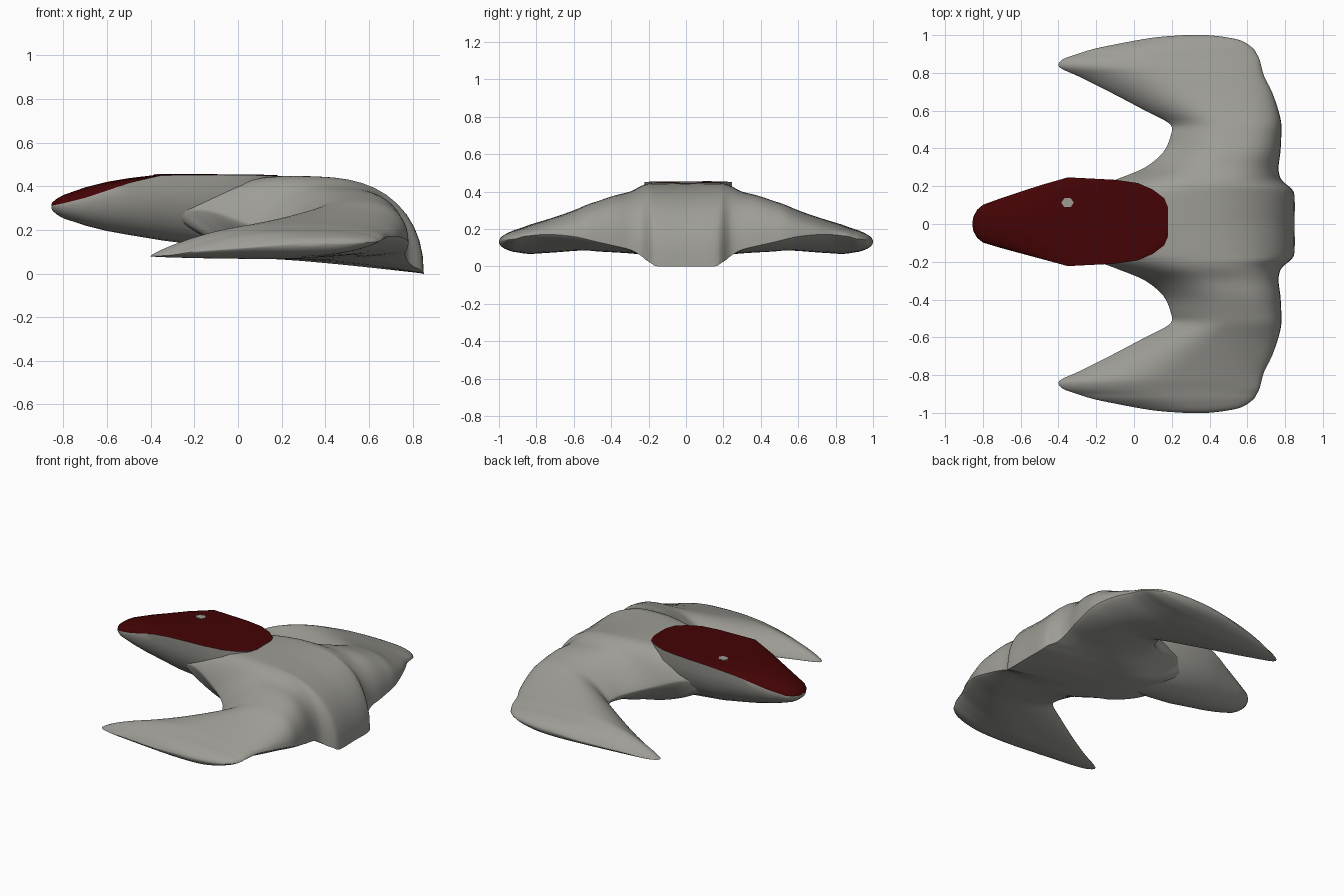
import bpy, bmesh, math

if "Cube" in bpy.data.objects:
    bpy.data.objects.remove(bpy.data.objects["Cube"])

def material(name, col):
    m = bpy.data.materials.new(name)
    m.diffuse_color = (*col, 1)
    m.use_nodes = True
    m.node_tree.nodes["Principled BSDF"].inputs["Base Color"].default_value = m.diffuse_color
    return m

grey = material("warm grey", (0.34, 0.335, 0.305))
red = material("dark red", (0.058, 0.001, 0.0015))

def spline(rows, k):
    """Catmull-Rom interpolation between table rows."""
    out = []
    n = len(rows)
    for i in range(n - 1):
        a, b, c, d = rows[max(i-1, 0)], rows[i], rows[i+1], rows[min(i+2, n-1)]
        for j in range(k):
            t = j / k
            out.append([q + 0.5*t*(r-p + t*(2*p-5*q+4*r-s + t*(3*(q-r)+s-p)))
                        for p, q, r, s in zip(a, b, c, d)])
    out.append(list(rows[-1]))
    return out

def loft(name, rings, mats, rule=None, angle=40):
    """Skin closed rings; rule(index in ring) gives the material."""
    bm = bmesh.new()
    vs = [[bm.verts.new(p) for p in r] for r in rings]
    n = len(rings[0])
    for a, b in zip(vs, vs[1:]):
        for i in range(n):
            j = (i + 1) % n
            f = bm.faces.new((a[i], a[j], b[j], b[i]))
            f.material_index = rule(i) if rule else 0
    bm.faces.new(vs[0])
    bm.faces.new(vs[-1])
    bmesh.ops.recalc_face_normals(bm, faces=bm.faces)
    me = bpy.data.meshes.new(name)
    bm.to_mesh(me)
    bm.free()
    ob = bpy.data.objects.new(name, me)
    bpy.context.collection.objects.link(ob)
    for m in mats:
        me.materials.append(m)
    bpy.ops.object.select_all(action='DESELECT')
    ob.select_set(True)
    bpy.context.view_layer.objects.active = ob
    bpy.ops.object.shade_smooth_by_angle(angle=math.radians(angle))
    return ob

# Wing: y, front x, back x, top z, bottom z, front edge z, back edge z
half = [
    (0, -.3, .85, .447, .065, .25, .0),
    (.15, -.3, .85, .447, .065, .27, .0),
    (.19, -.22, .83, .445, .065, .29, .02),
    (.215, -.15, .80, .44, .065, .29, .035),
    (.245, -.07, .775, .428, .065, .27, .06),
    (.3, .06, .765, .40, .07, .22, .09),
    (.38, .155, .775, .38, .075, .19, .11),
    (.47, .195, .78, .35, .08, .18, .13),
    (.53, .19, .78, .33, .085, .16, .145),
    (.6, .06, .765, .30, .083, .13, .16),
    (.7, -.13, .73, .265, .075, .10, .17),
    (.78, -.29, .69, .24, .07, .085, .17),
    (.83, -.395, .675, .225, .067, .08, .165),
    (.87, -.38, .665, .21, .07, .08, .16),
    (.9, -.3, .65, .2, .075, .085, .15),
    (.93, -.2, .63, .19, .08, .1, .145),
    (.97, 0, .57, .17, .095, .115, .14),
    (.99, .13, .48, .155, .11, .125, .135),
    (1.0, .27, .39, .14, .125, .135, .135),
]

def wing_ring(row):
    y, xf, xb, zt, zb, ef, eb = row
    k = min(abs(y) / 0.4, 1)          # 0 at the spine, 1 out on the wing
    um = 0.42 + 0.1 * k
    N = 24
    top, bot = [], []
    for i in range(N + 1):
        u = 0.5 - 0.5 * math.cos(math.pi * i / N)
        x = xf + (xb - xf) * u
        if u < um:
            f = math.sin(math.pi / 2 * u / um) ** 0.8
            g, e = f ** (1.3 - 0.6 * k), ef
        else:
            t = min((u - um) / (1 - um), 1)
            f, e = (1 - t**3) ** 0.45, eb
            g = (1 - t ** (1.2 + 1.2 * k)) ** (1 - 0.2 * k)
        top.append((x, y, e + (zt - e) * f))
        bot.append((x, y, e + (zb - e) * g))
    return top + bot[-2:0:-1]

rows = spline(half, 3)
full = [[-r[0]] + r[1:] for r in rows[:0:-1]] + rows
loft("swept_wing", [wing_ring(r) for r in full], [grey])

# Central hull: x, half width, rim z, top z, bottom z
hull = [
    (-.855, .012, .31, .317, .30),
    (-.85, .04, .312, .327, .288),
    (-.83, .075, .316, .343, .27),
    (-.8, .10, .322, .36, .253),
    (-.7, .133, .347, .395, .22),
    (-.6, .163, .38, .42, .195),
    (-.5, .193, .415, .437, .177),
    (-.35, .235, .45, .455, .152),
    (-.1, .222, .452, .455, .12),
    (.02, .205, .452, .454, .104),
    (.10, .17, .450, .453, .095),
    (.16, .125, .448, .452, .09),
    (.18, .075, .447, .451, .09),
]
T, B = 12, 16

def hull_ring(row):
    x, w, rim, zt, zb = row
    yc = 0.012 * min(1, max(0, (x + .86) / .4))
    pts = []
    for i in range(T):
        a = math.pi * i / T
        pts.append((x, yc + w * math.cos(a), rim + (zt - rim) * math.sin(a)))
    for i in range(B):
        a = math.pi * i / B
        pts.append((x, yc - w * math.cos(a), rim - (rim - zb) * math.sin(a) ** 0.95))
    return pts

loft("central_hull", [hull_ring(r) for r in hull], [grey, red],
     lambda i: 1 if i < T else 0, 35)

# Small grey hatch on the red deck
def disc(z):
    return [(-.352 + .033 * math.cos(math.tau*i/6), .113 + .028 * math.sin(math.tau*i/6), z)
            for i in range(6)]

loft("deck_hatch", [disc(.450), disc(.4565)], [grey])
